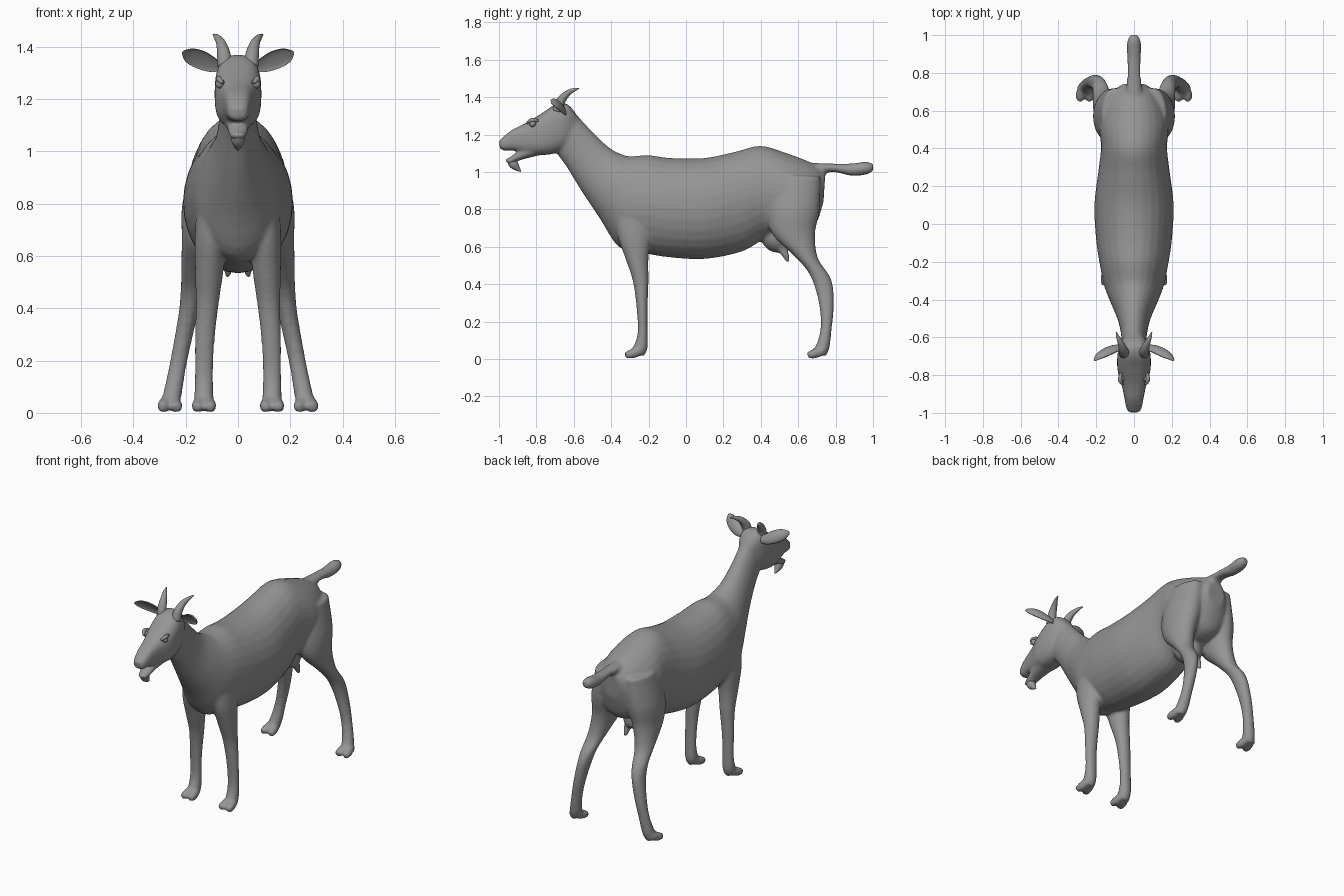
import bpy, bmesh, math
from mathutils import Vector

if "Cube" in bpy.data.objects:
    bpy.data.objects.remove(bpy.data.objects["Cube"], do_unlink=True)

SIDES = (1, -1)
SEGMENTS = 28

coat = bpy.data.materials.new("coat_grey")
coat.use_nodes = True
coat.diffuse_color = (0.3, 0.3, 0.3, 1)
coat.node_tree.nodes["Principled BSDF"].inputs["Base Color"].default_value = coat.diffuse_color


def smooth_path(stations, steps=4):
    """Catmull-Rom interpolation through rows of equal length."""
    rows = [Vector(s) for s in stations]
    rows = [rows[0]] + rows + [rows[-1]]
    result = []
    for i in range(1, len(rows) - 2):
        a, b, c, d = rows[i - 1:i + 3]
        for k in range(steps):
            t = k / steps
            result.append(b + (c - a) * (t / 2)
                          + (a * 2 - b * 5 + c * 4 - d) * (t * t / 2)
                          + (b * 3 - a - c * 3 + d) * (t * t * t / 2))
    result.append(rows[-1])
    return result


def skin_rings(bm, rings):
    """Bridge rings of points into a closed tube."""
    loops = [[bm.verts.new(p) for p in ring] for ring in rings]
    count = len(loops[0])
    for low, high in zip(loops, loops[1:]):
        for i in range(count):
            j = (i + 1) % count
            bm.faces.new((low[i], low[j], high[j], high[i]))
    bm.faces.new(loops[0][::-1])
    bm.faces.new(loops[-1])


def loft(bm, stations, side=1, power=1.0):
    """Rows: lower y, lower z, upper y, upper z, half width, centre x."""
    rings = []
    for y0, z0, y1, z1, width, x in smooth_path(stations):
        low, high = Vector((0, y0, z0)), Vector((0, y1, z1))
        middle, half = (low + high) / 2, (high - low) / 2
        ring = []
        for i in range(SEGMENTS):
            a = math.tau * i / SEGMENTS
            c = math.copysign(abs(math.cos(a)) ** power, math.cos(a))
            s = math.copysign(abs(math.sin(a)) ** power, math.sin(a))
            ring.append(middle + half * s + Vector((side * (x + width * c), 0, 0)))
        rings.append(ring)
    skin_rings(bm, rings)


def sweep(bm, stations, side=1, up=(0, 0, 1), flat=1.0, cup=False):
    """Rows: x, y, z, radius. A cupped sweep gets a crescent section."""
    rows = smooth_path(stations)
    points = [r.to_3d() for r in rows]
    rings = []
    for i, row in enumerate(rows):
        tangent = (points[min(i + 1, len(rows) - 1)] - points[max(i - 1, 0)]).normalized()
        v = Vector(up)
        v = (v - tangent * v.dot(tangent)).normalized()
        u = tangent.cross(v)
        ring = []
        for k in range(SEGMENTS):
            a = math.tau * k / SEGMENTS
            depth = math.sin(a) * flat
            if cup and depth > 0:
                depth *= -0.4
            p = points[i] + (v * math.cos(a) + u * depth) * row[3]
            ring.append((p.x * side, p.y, p.z))
        rings.append(ring)
    skin_rings(bm, rings)


def finish(name, bm):
    bmesh.ops.recalc_face_normals(bm, faces=bm.faces)
    for face in bm.faces:
        face.smooth = True
    mesh = bpy.data.meshes.new(name)
    bm.to_mesh(mesh)
    bm.free()
    mesh.materials.append(coat)
    obj = bpy.data.objects.new(name, mesh)
    bpy.context.collection.objects.link(obj)
    return obj


# Torso and neck
body = bmesh.new()
loft(body, [
    (.735, .84, .745, 1.0, .06, 0),
    (.68, .70, .67, 1.05, .14, 0),
    (.55, .66, .54, 1.1, .185, 0),
    (.42, .64, .4, 1.14, .175, 0),
    (.3, .575, .27, 1.11, .188, 0),
    (.1, .535, .1, 1.075, .21, 0),
    (-.1, .545, -.08, 1.075, .2, 0),
    (-.24, .57, -.2, 1.09, .18, 0),
    (-.36, .6, -.28, 1.085, .16, 0),
    (-.46, .75, -.33, 1.09, .13, 0),
    (-.56, .9, -.41, 1.13, .09, 0),
    (-.64, 1.03, -.5, 1.215, .07, 0),
    (-.69, 1.1, -.57, 1.29, .065, 0),
    (-.7, 1.15, -.62, 1.34, .055, 0)])

# Head with upper lip
loft(body, [
    (-.6, 1.17, -.58, 1.3, .045, 0),
    (-.64, 1.13, -.63, 1.36, .075, 0),
    (-.7, 1.1, -.69, 1.365, .088, 0),
    (-.78, 1.09, -.77, 1.315, .087, 0),
    (-.86, 1.1, -.85, 1.265, .065, 0),
    (-.92, 1.115, -.93, 1.225, .05, 0),
    (-.975, 1.115, -.98, 1.185, .04, 0),
    (-.995, 1.125, -1.0, 1.165, .025, 0)], power=.72)

# Lower jaw
loft(body, [
    (-.78, 1.09, -.78, 1.15, .06, 0),
    (-.88, 1.065, -.89, 1.115, .042, 0),
    (-.93, 1.045, -.94, 1.08, .034, 0),
    (-.96, 1.045, -.965, 1.07, .022, 0)])

# Tail
loft(body, [
    (.66, .97, .66, 1.05, .05, 0),
    (.78, 1.0, .78, 1.045, .036, 0),
    (.88, .98, .88, 1.045, .036, 0),
    (.96, .985, .96, 1.055, .037, 0),
    (1.0, 1.005, 1.0, 1.045, .022, 0)])

# Udder
sweep(body, [(0, .46, .72, .07), (0, .49, .65, .085), (0, .52, .6, .06), (0, .53, .575, .03)],
      up=(1, 0, 0))

for side in SIDES:
    # Front leg
    loft(body, [
        (-.38, .88, -.15, .88, .05, .1),
        (-.37, .68, -.18, .68, .06, .105),
        (-.325, .54, -.2, .54, .054, .11),
        (-.285, .42, -.2, .42, .044, .117),
        (-.265, .28, -.205, .28, .038, .127),
        (-.258, .15, -.205, .15, .035, .13),
        (-.275, .08, -.205, .06, .037, .13),
        (-.3, .045, -.225, .015, .036, .13)], side)
    # Hind leg
    loft(body, [
        (.45, .98, .72, .98, .07, .1),
        (.43, .8, .715, .8, .093, .12),
        (.46, .67, .69, .67, .075, .14),
        (.57, .56, .705, .54, .055, .162),
        (.65, .47, .765, .45, .043, .177),
        (.69, .38, .787, .38, .037, .19),
        (.715, .27, .79, .27, .034, .212),
        (.72, .17, .78, .17, .033, .232),
        (.7, .085, .768, .065, .036, .25),
        (.675, .045, .75, .015, .036, .26)], side)
    # Cloven toes and teats
    for spread in SIDES:
        for x, y in ((.13, -.24), (.26, .735)):
            sweep(body, [(x + spread * .012, y, .045, .024),
                         (x + spread * .022, y - .05, .028, .026),
                         (x + spread * .029, y - .085, .02, .017)], side)
    sweep(body, [(.035, .51, .6, .028), (.038, .535, .55, .018), (.04, .545, .515, .009)],
          side, up=(1, 0, 0))

# Fuse the overlapping volumes into one soft skin
body = finish("body", body)
fuse = body.modifiers.new("fuse", "REMESH")
fuse.mode = "VOXEL"
fuse.voxel_size = .009
fuse.use_smooth_shade = True
soften = body.modifiers.new("soften", "SMOOTH")
soften.factor = .5
soften.iterations = 7

# Beard
beard = bmesh.new()
sweep(beard, [(0, -.935, 1.065, .024), (0, -.92, 1.04, .025),
              (0, -.9, 1.018, .014), (0, -.883, 1.003, .003)], up=(1, 0, 0))
finish("beard", beard)

for side, label in zip(SIDES, ("left", "right")):
    # Horn
    horn = bmesh.new()
    sweep(horn, [(.05, -.685, 1.325, .029), (.055, -.672, 1.375, .025),
                 (.066, -.64, 1.415, .018), (.082, -.605, 1.437, .011),
                 (.094, -.573, 1.446, .003)], side, up=(1, 0, 0))
    finish(label + "_horn", horn)

    # Ear, a cupped leaf
    ear = bmesh.new()
    sweep(ear, [(.06, -.655, 1.32, .02), (.1, -.662, 1.33, .032),
                (.145, -.682, 1.35, .038), (.185, -.705, 1.367, .03),
                (.21, -.725, 1.378, .008)], side, up=(0, -.5, .85), flat=.6, cup=True)
    finish(label + "_ear", ear)

    # Eyeball and brow
    eye = bmesh.new()
    bmesh.ops.create_uvsphere(eye, u_segments=16, v_segments=10, radius=.018)
    bmesh.ops.translate(eye, verts=eye.verts, vec=(side * .068, -.82, 1.258))
    finish(label + "_eye", eye)
    brow = bmesh.new()
    sweep(brow, [(.06, -.85, 1.262, .006), (.074, -.825, 1.277, .011),
                 (.07, -.79, 1.275, .006)], side)
    finish(label + "_brow", brow)
